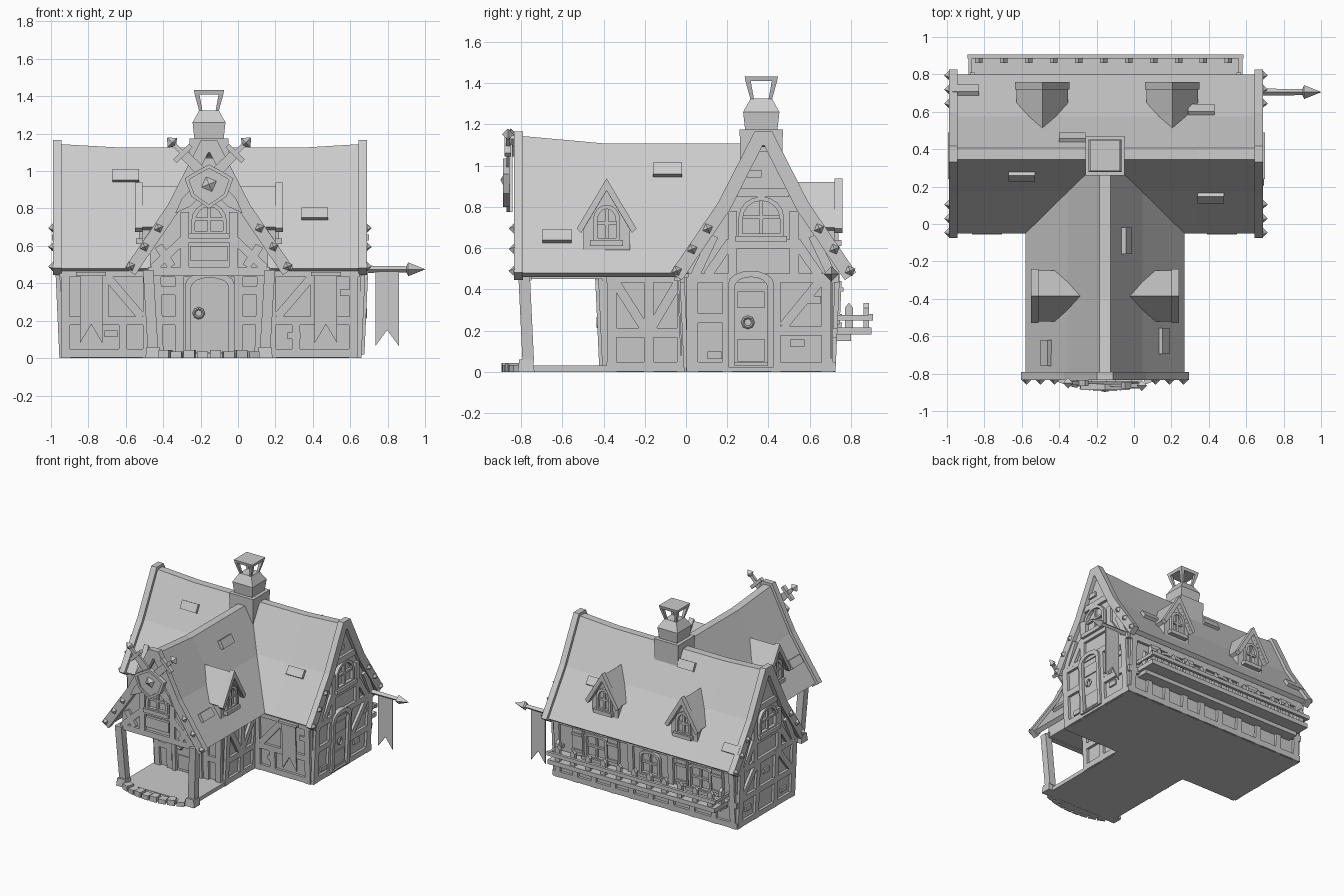
import bpy, bmesh
from math import sin, cos, pi, radians

if "Cube" in bpy.data.objects:
    bpy.data.objects.remove(bpy.data.objects["Cube"])

# ---------- helpers ----------
def loft(loops, wrap=False):
    n, k = len(loops[0]), len(loops)
    verts = [p for l in loops for p in l]
    faces = [(i*n+j, i*n+(j+1) % n, (i+1) % k*n+(j+1) % n, (i+1) % k*n+j)
             for i in range(k if wrap else k-1) for j in range(n)]
    if not wrap:
        faces += [tuple(range(n)), tuple(range((k-1)*n, k*n))]
    return verts, faces

def build(name, parts):
    bm = bmesh.new()
    for verts, faces in parts:
        vs = [bm.verts.new(v) for v in verts]
        for f in faces:
            bm.faces.new([vs[i] for i in f])
    bmesh.ops.recalc_face_normals(bm, faces=bm.faces)
    me = bpy.data.meshes.new(name)
    bm.to_mesh(me)
    bm.free()
    bpy.context.collection.objects.link(bpy.data.objects.new(name, me))

def wall(axis, pos, sign, lean=.045):
    """Wall frame: u along the wall, v up, n outward; walls lean out up to the eaves."""
    def f(u, v, n):
        out = pos + sign*(n + lean*min(v, .46))
        return (u, out, v) if axis == 'x' else (out, u, v)
    return f

def prism(f, pts, n0, n1):
    return loft([[f(u, v, n) for u, v in pts] for n in (n0, n1)])

def ring(f, outer, inner, n0, n1):
    return loft([[f(u, v, n) for u, v in p] for p, n in
                 ((outer, n0), (outer, n1), (inner, n1), (inner, n0))], True)

def rect(u0, u1, v0, v1):
    return [(u0, v0), (u1, v0), (u1, v1), (u0, v1)]

def beam(f, u0, v0, u1, v1, w=.045, n1=.02):
    l = ((u1-u0)**2+(v1-v0)**2)**.5
    a, b = -(v1-v0)/l*w/2, (u1-u0)/l*w/2
    return prism(f, [(u0-a, v0-b), (u1-a, v1-b), (u1+a, v1+b), (u0+a, v0+b)], -.02, n1)

def box(x0, x1, y0, y1, z0, z1, g=0):
    return loft([[(x0-e, y0-e, z), (x1+e, y0-e, z), (x1+e, y1+e, z), (x0-e, y1+e, z)]
                 for z, e in ((z0, 0), (z1, g))])

def arch(c, hw, v0, v1, rise, n=8):
    return [(c-hw, v0), (c+hw, v0)] + [(c+hw*cos(pi*i/n), v1-rise+rise*sin(pi*i/n)) for i in range(n+1)]

def stud(f, u, v, r, n0, n1):
    vs = [f(u+a*r, v+b*r, n0) for a, b in ((-1, -.4), (.4, -1), (1, .4), (-.4, 1))] + [f(u, v, n1)]
    return vs, [(0, 1, 2, 3), (0, 1, 4), (1, 2, 4), (2, 3, 4), (3, 0, 4)]

def window(f, c, hw, v0, v1, rise, n=.025):
    out, inn = arch(c, hw, v0, v1, rise), arch(c, hw-.02, v0+.02, v1-.02, rise-.01)
    m = (v0+v1)/2
    return [ring(f, out, inn, -.01, n), prism(f, rect(c-.008, c+.008, v0, v1-.01), -.01, n-.008),
            prism(f, rect(c-hw+.01, c+hw-.01, m-.008, m+.008), -.01, n-.008),
            prism(f, rect(c-hw-.015, c+hw+.015, v0-.02, v0+.01), -.01, n+.015)]

def door(name, f, c, hw, top, rot, ring_u):
    parts = [ring(f, arch(c, hw+.025, .02, top, .06), arch(c, hw-.005, .03, top-.03, .05), -.01, .035),
             prism(f, arch(c, hw, .02, top-.02, .05), -.01, .012)]
    parts += [prism(f, rect(c-hw+.02, c+hw-.02, a, b), 0, .02) for a, b in ((.05, .16), (.31, top-.1))]
    build(name, parts)
    bpy.ops.mesh.primitive_torus_add(major_segments=8, minor_segments=4, major_radius=.025,
                                     minor_radius=.008, location=f(ring_u, .24, .03), rotation=rot)
    bpy.context.object.name = name + "_ring"

# ---------- wall frames ----------
CX, CY = -.155, .375
front, wing_front = wall('x', .01, -1), wall('x', -.385, -1)
gable_front, back = wall('x', -.77, -1, 0), wall('x', .705, 1)
right, left = wall('y', .64, 1), wall('y', -.935, -1)
wing_right, wing_left = wall('y', .135, 1), wall('y', -.445, -1)

# ---------- walls and base ----------
build("main_walls", [box(-.935, .64, .01, .705, 0, .46, .02)])
build("wing_walls", [box(-.445, .135, -.385, .1, 0, .46, .02)])
def gable(hw, c):
    h = [(hw, .45), (hw, .8-(hw-.2)*1.42-.05), (.2, .74), (.02, 1.07)]
    return [(c+d, z) for d, z in h] + [(c-d, z) for d, z in h[::-1]]
build("main_gables", [prism(wall('y', 0, 1, 0), gable(.365, CY), -.955, .66)])
build("wing_gable", [prism(wall('x', 0, 1, 0), gable(.315, CX), -.77, .3)])
build("ground_sill", [box(-.94, .645, 0, .715, 0, .025), box(-.45, .14, -.4, .1, 0, .025)])

# ---------- roofs ----------
def profile(c, r, off, ext=0):
    m = .80+.3*(r-1.11)
    h = [(.425+off*.82+ext*.575, .48+off*.575-ext*.82), (.2+off*.85, m+off*.53), (max(.004, .03+off*.59), r+off)]
    return [(c-d, z) for d, z in h] + [(c+d, z) for d, z in h[::-1]]

def roof(name, axis, c, sections, o0, o1, ext=0):
    place = (lambda a, d, z: (a, d, z)) if axis == 'x' else (lambda a, d, z: (d, a, z))
    build(name, [loft([[place(a, d, z) for d, z in profile(c, r, o1, ext)+profile(c, r, o0, ext)[::-1]]
                       for a, r in sections])])

roof("main_roof", 'x', CY, [(-.97, 1.145), (-.62, 1.125), (.34, 1.125), (.67, 1.145)], -.035, 0)
roof("wing_roof", 'y', CX, [(-.81, 1.145), (-.39, 1.107), (.33, 1.107)], -.035, 0)
for name, axis, c, a, b, f in (("left", 'x', CY, -.99, -.943, wall('y', -.99, -1, 0)),
                               ("right", 'x', CY, .643, .69, wall('y', .69, 1, 0)),
                               ("front", 'y', CX, -.835, -.79, wall('x', -.835, -1, 0))):
    roof(name + "_barge_board", axis, c, [(a, 1.143), (b, 1.143)], -.045, .022, .012)
    build(name + "_studs", [stud(f, c+s*d, z, .027, -.003, .025)
                            for s in (-1, 1) for d, z in ((.42, .49), (.345, .595), (.27, .695))])

def tile(axis, c, a, d):
    s, e = (1 if d > 0 else -1), abs(d)
    z, (tx, tz) = (.8+(.2-e)*1.84, (.48, -.876)) if e < .2 else (.8-(e-.2)*1.42, (.575, -.82))
    loops = []
    for n in (-.01, .026):
        l = [(a+i*.07, c+s*(e+j*.033*tx-n*tz), z+j*.033*tz+n*tx) for i, j in ((-1, -1), (1, -1), (1, 1), (-1, 1))]
        loops.append(l if axis == 'x' else [(y, x, z) for x, y, z in l])
    return loft(loops)

build("loose_shingles", [tile('x', CY, a, y-CY) for a, y in
      ((-.6, .267), (.41, .15), (-.9, .705), (.36, .6), (-.33, .45))] +
      [tile('y', CX, a, x-CX) for x, a in ((-.05, -.09), (.15, -.625), (-.46, -.69))])

# ---------- dormers ----------
def dormer(name, f, c):
    def chevron(hw, top, eave, th):
        return [(c-hw, eave), (c, top), (c+hw, eave), (c+hw-.022, eave-th*.5), (c, top-th*1.4), (c-hw+.022, eave-th*.5)]
    build(name, [prism(f, [(c-.113, .59), (c+.113, .59), (c+.113, .71), (c, .89), (c-.113, .71)], -.24, .005),
                 prism(f, chevron(.137, .92, .70, .03), -.25, .03),
                 prism(f, chevron(.145, .938, .695, .042), .005, .045)] + window(f, c, .065, .63, .81, .07))

for i, x in enumerate((-.49, .205)):
    dormer("back_dormer_%d" % (i+1), wall('x', .715, 1, 0), x)
dormer("right_dormer", wall('y', CX+.35, 1, 0), -.385)
dormer("left_dormer", wall('y', CX-.35, -1, 0), -.385)

# ---------- chimney ----------
def sq(h, z):
    return [(CX+a*h, .365+b*h, z) for a, b in ((-1, -1), (1, -1), (1, 1), (-1, 1))]
parts = [loft([sq(.098, .85), sq(.105, 1.175)]), loft([sq(.078, 1.17), sq(.088, 1.26), sq(.052, 1.325)]),
         loft([sq(.076, 1.41), sq(.081, 1.433)])]
for a in (-1, 1):
    for b in (-1, 1):
        parts.append(loft([[(CX+a*(h-i), .365+b*(h-j), z) for i, j in ((0, 0), (w, 0), (w, w), (0, w))]
                           for h, w, z in ((.052, .017, 1.32), (.078, .026, 1.415))]))
build("chimney", parts)

# ---------- timber framing ----------
def timbers(name, f, lines, bricks=()):
    build(name, [beam(f, *l) for l in lines] +
          [prism(f, rect(u-.035, u+.035, v-.018, v+.018), -.01, .013) for u, v in bricks])

gable_lines = [(s*a+CY, v, s*b+CY, w) for s in (-1, 1) for a, v, b, w in
               ((.27, .47, .16, .63), (.15, .47, .15, .78), (.33, .47, .24, .66))] + \
              [(.2, .62, .55, .62), (.25, .87, .5, .87), (.01, .455, .74, .455)]
corners = [(.03, 0, .03, .46, .055), (.685, 0, .685, .46, .055), (.01, .025, .705, .025)]
timbers("right_timbers", right, gable_lines + corners +
        [(.2, 0, .2, .46), (.435, 0, .435, .46), (.03, .26, .2, .26), (.435, .2, .69, .2), (.47, .22, .65, .44)],
        ((.14, .08), (.54, .14), (.62, .35), (.33, .96)))
timbers("left_timbers", left, gable_lines + corners +
        [(.25, 0, .25, .46), (.48, 0, .48, .46), (.03, .22, .69, .22), (.06, .24, .23, .44), (.66, .24, .5, .44)],
        ((.14, .1), (.58, .12), (.37, .34)))
build("right_gable_window", window(right, .365, .11, .65, .85, .1))
build("left_gable_window", window(left, .365, .11, .65, .85, .1))
for name, f in (("wing_right", wing_right), ("wing_left", wing_left)):
    timbers(name + "_timbers", f, [(-.36, 0, -.36, .46), (-.02, 0, -.02, .46), (-.385, .455, .01, .455),
            (-.385, .025, .01, .025), (-.36, .19, -.02, .19), (-.18, 0, -.18, .46), (-.34, .43, -.2, .21), (-.04, .43, -.17, .21)])
side = lambda s, k: [(k+s*u0, v0, k+s*u1, v1) for u0, v0, u1, v1 in
                     ((.01, 0, .01, .46), (.445, 0, .45, .46), (0, .455, .48, .455), (0, .025, .46, .025),
                      (.01, .2, .45, .2), (.24, .2, .24, .45), (.04, .22, .22, .43), (.14, .02, .14, .2))]
timbers("front_timbers", front, side(1, .17) + side(-1, -.475), ((-.68, .13), (.3, .12), (.58, .35)))
timbers("wing_front_timbers", wing_front, [(CX+s*u0, v0, CX+s*u1, v1) for s in (-1, 1) for u0, v0, u1, v1 in
        ((.265, 0, .28, .46), (.16, .03, .16, .46), (.16, .2, .27, .2), (.16, .36, .27, .36))] + [(-.45, .455, .14, .455)])
timbers("front_gable_timbers", gable_front, [(CX+s*u0, v0, CX+s*u1, v1) for s in (-1, 1) for u0, v0, u1, v1 in
        ((.3, .48, .13, .64), (.13, .48, .13, .78), (.2, .49, .27, .6))] + [(-.48, .465, .17, .465), (-.3, .64, -.01, .64)])
build("front_gable_window", window(gable_front, CX, .095, .66, .83, .1) +
      [prism(gable_front, rect(CX-.1, CX+.1, .52, .6), -.01, .02)])
timbers("back_timbers", back, [(u, 0, u, .46) for u in (-.915, -.38, -.03, .615)] +
        [(u, 0, u, .2) for u in (-.75, -.56, -.2, .13, .3, .46)] + [(-.955, v, .66, v) for v in (.025, .19, .455)])
door("front_door", wing_front, -.15, .105, .46, (pi/2, 0, 0), -.21)
door("side_door", right, .315, .085, .49, (0, pi/2, 0), .3)

# ---------- back windows with shutters ----------
for i, c in enumerate((-.64, .27)):
    parts = window(back, c, .1, .23, .43, .02)
    for s in (-1, 1):
        parts += [prism(back, rect(c+s*.155-.045, c+s*.155+.045, .23, .44), -.01, .03)]
        parts += [prism(back, rect(c+s*.155-.045, c+s*.155+.045, v, v+.02), 0, .04) for v in (.26, .39)]
    build("back_window_%d" % (i+1), parts)
build("back_middle_window", window(back, -.2, .09, .23, .43, .05))

# ---------- back planter shelf with picket fence ----------
bx = wall('x', 0, 1, 0)
def picket(f, u, n0, n1, top=.335):
    return prism(f, [(u-.02, .2), (u+.02, .2), (u+.02, top-.025), (u, top), (u-.02, top-.025)], n0, n1)
build("planter_shelf", [box(-.88, .58, .71, .9, .18, .215), box(-.86, .56, .71, .8, .15, .185)])
build("picket_fence", [box(-.89, .585, .885, .907, .25, .28)] + [picket(bx, -.83+.1335*i, .86, .888) for i in range(11)] +
      [box(x-.01, x+.01, .71, .9, .25, .275) for x in (-.875, .57)] +
      [picket(wall('y', x, 1, 0), .79, -.012, .012) for x in (-.865, .56)])

# ---------- porch ----------
build("porch_floor", [box(-.46, .15, -.8, -.38, 0, .03)])
parts = []
for s in (-1, 1):
    x = CX+s*.3
    parts += [box(x-.04, x+.04, -.815, -.735, 0, .06, -.006),
              loft([[(X+a*.028, Y+b*.028, z) for a, b in ((-1, -1), (1, -1), (1, 1), (-1, 1))]
                    for X, Y, z in ((x, -.765, .05), (CX+s*.325, -.785, .47))])]
build("porch_posts", parts)
arc = [radians(-25+50*i/8) for i in range(9)]
pt = lambda a, r, z: (CX+r*sin(a), -.24-r*cos(a), z)
build("porch_apron", [loft([[pt(a, .62, z) for a in arc] for z in (0, .028)])])
build("step_stones", [loft([[pt(m-.045, .59, z), pt(m+.045, .59, z), pt(m+.045, .655, z), pt(m-.045, .655, z)]
                            for z in (0, .042-.008*(i % 2))])
                      for i, m in enumerate((arc[k]+arc[k+1])/2 for k in range(8))])

# ---------- banners and flag ----------
def cloth(u0, u1, top, notch, tip):
    return [(u0, top), (u1, top), (u1, tip), ((u0+u1)/2, notch), (u0, tip)]
for i, c in enumerate((-.785, .47)):
    build("wall_banner_%d" % (i+1), [prism(front, cloth(c-.06, c+.06, .45, .18, .08), .025, .033),
                                     beam(front, c-.08, .45, c+.08, .45, .02, .045)])
build("side_flag", [prism(bx, cloth(.735, .86, .47, .15, .065), .7, .708)])
dia = lambda x, r: [(x, .705+a*r, .475+b*r) for a, b in ((1, 0), (0, 1), (-1, 0), (0, -1))]
build("flag_pole", [loft([dia(.64, .02), dia(.9, .016), dia(.91, .037), dia(1.0, .001)])])

# ---------- shield and crossed swords ----------
for s, n in ((-1, .072), (1, .086)):
    k = .7071
    f = lambda u, v, m, s=s: gable_front(CX+s*(v*k+u*k), .955+v*k-u*k, m)
    parts = [prism(f, [(-.025, .2), (.025, .2), (.032, -.17), (0, -.255), (-.032, -.17)], n, n+.014),
             prism(f, rect(-.06, .06, .185, .21), n-.008, n+.024), prism(f, rect(-.013, .013, .2, .27), n-.002, n+.018),
             loft([[f(a*r, b, n+.008+c*r) for a, c in ((1, 0), (0, .8), (-1, 0), (0, -.8))]
                   for b, r in ((.255, .008), (.278, .036), (.315, .002))])]
    build("sword_%s" % ("left" if s < 0 else "right"), parts)
half = [(0, .80), (.095, .865), (.13, .96), (.075, .995), (0, 1.035)]
out = half + [(-u, v) for u, v in half[-2:0:-1]]
at = lambda q: [(CX+u*q, .92+(v-.92)*q) for u, v in out]
build("shield", [prism(gable_front, at(.95), .085, .108), ring(gable_front, at(1), at(.82), .085, .118),
                 stud(gable_front, CX, .93, .045, .105, .13)])
